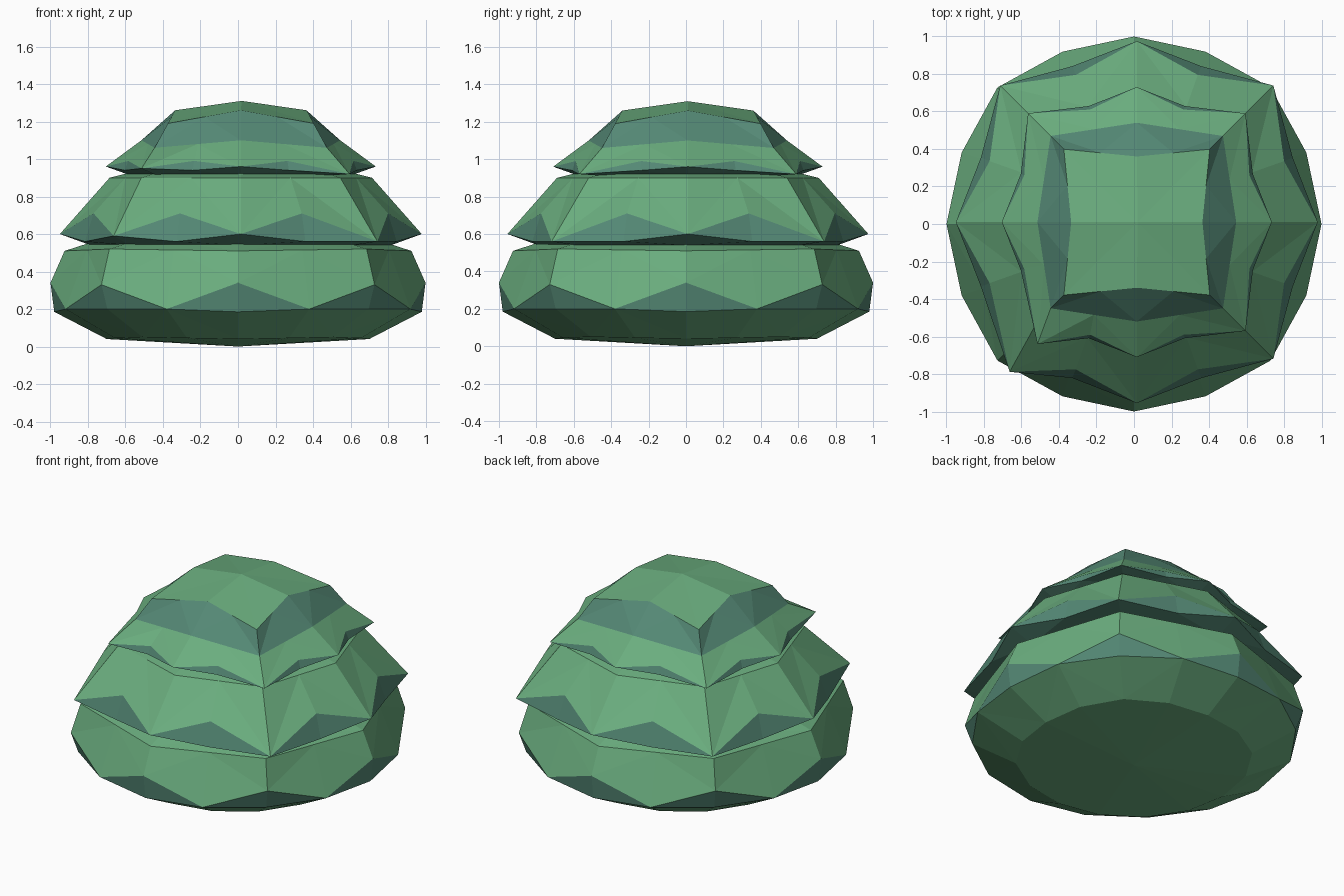
import bpy, bmesh, math
from mathutils import Vector

if "Cube" in bpy.data.objects:
    bpy.data.objects.remove(bpy.data.objects["Cube"])


def material(name, rgb):
    m = bpy.data.materials.new(name)
    m.diffuse_color = (*rgb, 1)
    m.use_nodes = True
    m.node_tree.nodes["Principled BSDF"].inputs["Base Color"].default_value = m.diffuse_color
    return m


MATS = [material("leaf green", (0.145, 0.42, 0.21)),
        material("shaded teal green", (0.09, 0.25, 0.18))]
GREEN, TEAL = 0, 1


def ring(axis, diag, mid=None, shift=(0, 0), corner=(0, 0, 0)):
    """16 points: (radius, z) on the axes, on the diagonals and in between."""
    pts = []
    for i in range(16):
        a = i * math.pi / 8
        spec = mid if i % 2 else (axis if i % 4 == 0 else diag)
        p = Vector((spec[0] * math.cos(a), spec[0] * math.sin(a), spec[1])) if spec else None
        if p and i == 10:
            p += Vector(corner)
        pts.append(p)
    # without a mid value the in-between points lie on the straight edge
    for i in range(1, 16, 2):
        if pts[i] is None:
            pts[i] = (pts[i - 1] + pts[(i + 1) % 16]) / 2
    return [p + Vector((*shift, 0)) for p in pts]


def tier(name, rings, colours, bottom=None, top=None):
    """Loft the rings; colours holds one entry per band."""
    bm = bmesh.new()
    loops = [[bm.verts.new(p) for p in r] for r in rings]
    for k, col in enumerate(colours):
        lo, hi = loops[k], loops[k + 1]
        for i in range(16):
            j = (i + 1) % 16
            # split every quad from its tip to the upper in-between point
            if i % 2 == 0:
                tris = ((lo[i], lo[j], hi[j]), (lo[i], hi[j], hi[i]))
            else:
                tris = ((lo[i], lo[j], hi[i]), (lo[j], hi[j], hi[i]))
            for t in tris:
                bm.faces.new(t).material_index = col
    for loop, z, flip in ((loops[0], bottom, True), (loops[-1], top, False)):
        if z is not None:
            c = bm.verts.new((0.02 if top else 0, 0.01 if top else 0, z))
            for i in range(16):
                a, b = loop[i], loop[(i + 1) % 16]
                bm.faces.new((b, a, c) if flip else (a, b, c)).material_index = GREEN
    bmesh.ops.remove_doubles(bm, verts=bm.verts, dist=0.002)
    me = bpy.data.meshes.new(name)
    bm.to_mesh(me)
    bm.free()
    for m in MATS:
        me.materials.append(m)
    bpy.context.collection.objects.link(bpy.data.objects.new(name, me))


S = (0.015, 0.01)
C = (0.05, -0.07, 0.03)   # bent front left corner

# lower foliage tier with rounded underside
tier("lower_foliage", [
    ring((0.70, 0.04), (0.72, 0.05), (0.71, 0.045)),
    ring((0.98, 0.185), (0.985, 0.20), (0.995, 0.20)),
    ring((1.0, 0.34), (1.03, 0.33), (0.995, 0.20)),
    ring((0.925, 0.51), (0.97, 0.52)),
    ring((0.80, 0.55), (0.84, 0.55)),
], [GREEN, TEAL, GREEN, GREEN], bottom=0.0)

# middle foliage tier with notched lip
tier("middle_foliage", [
    ring((0.80, 0.54), (0.84, 0.54), None, S),
    ring((0.965, 0.60), (1.03, 0.56), (0.90, 0.56), S, C),
    ring((0.965, 0.60), (1.03, 0.56), (0.85, 0.71), S, C),
    ring((0.70, 0.90), (0.75, 0.90), None, S),
    ring((0.58, 0.93), (0.62, 0.93), None, S),
], [TEAL, TEAL, GREEN, GREEN])

# top foliage tier with notched lip and teal band
tier("top_foliage", [
    ring((0.58, 0.91), (0.62, 0.91), None, S),
    ring((0.72, 0.96), (0.82, 0.92), (0.67, 0.94), S, C),
    ring((0.72, 0.96), (0.82, 0.92), (0.65, 0.99), S, C),
    ring((0.53, 1.10), (0.65, 1.06), None, S),
    ring((0.35, 1.26), (0.55, 1.19), None, S),
], [TEAL, TEAL, GREEN, TEAL], top=1.31)
